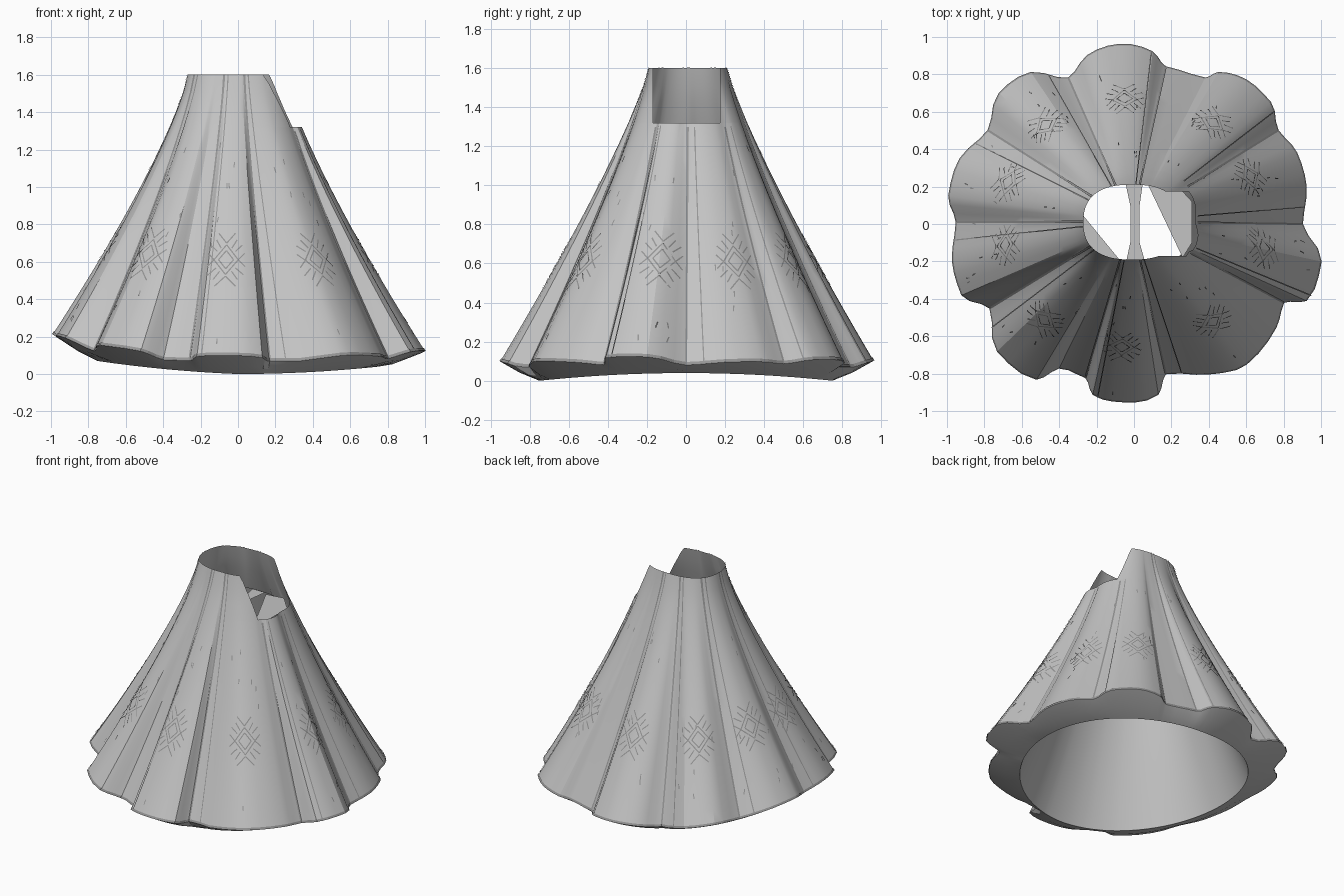
import bpy, bmesh, math, random
from mathutils import Vector

cube = bpy.data.objects.get("Cube")
if cube:
    bpy.data.objects.remove(cube, do_unlink=True)


def material(name, value):
    m = bpy.data.materials.new(name)
    m.use_nodes = True
    m.diffuse_color = (value, value, value, 1)
    m.node_tree.nodes["Principled BSDF"].inputs["Base Color"].default_value = (value, value, value, 1)
    return m


CLOTH = material("grey cloth", 0.55)
TRIM = material("dark grey thread", 0.3)
TAU = 2 * math.pi

# Scalloped hem outline, anticlockwise from the left side
HEM = [(.9, 0), (.92, .2), (.87, .38), (.77, .5), (.73, .65), (.6, .77), (.45, .81), (.38, .78),
       (.17, .84), (.1, .92), (-.08, .96), (-.25, .9), (-.35, .78), (-.55, .81), (-.72, .7),
       (-.78, .5), (-.93, .35), (-.99, .15), (-.95, .01), (-.97, -.2), (-.92, -.38), (-.77, -.45),
       (-.73, -.68), (-.52, -.83), (-.4, -.77), (-.26, -.82), (-.22, -.91), (-.06, -.95),
       (.13, -.91), (.17, -.8), (.42, -.8), (.6, -.75), (.76, -.55), (.8, -.42), (.92, -.41), (1, -.2)]
ANG = [math.atan2(y, x) % TAU for x, y in HEM]
RAD = [math.hypot(x, y) for x, y in HEM]
N = len(HEM)


def slope(i):
    """Radius change at a hem point, level at the tip of a lobe or valley."""
    j = (i + 1) % N
    before, after = RAD[i] - RAD[i - 1], RAD[j] - RAD[i]
    if before * after <= 0:
        return 0
    return (before + after) / ((ANG[j] - ANG[i - 1]) % TAU)


def hem_point(a):
    """Point on the rounded hem in direction a, raised where the lobes swing out."""
    a %= TAU
    i = max(k for k in range(N) if ANG[k] <= a + 1e-9)
    j = (i + 1) % N
    span = (ANG[j] - ANG[i]) % TAU
    f = (a - ANG[i]) / span
    s = f * f * (3 - 2 * f)
    r = RAD[i] + (RAD[j] - RAD[i]) * s
    r += span * (slope(i) * f * (1 - f) ** 2 - slope(j) * f * f * (1 - f))
    x = r * math.cos(a)
    z = .07 + .35 * max(0, r - .87) + .1 * max(0, -x) ** 3
    return Vector((x, r * math.sin(a), z))


def waist_point(a, inset=0):
    """Waist ring, a slightly squared oval."""
    c, s = abs(math.cos(a)), abs(math.sin(a))
    r = ((c / .26) ** 2.5 + (s / .2) ** 2.5) ** -.4 - inset
    return Vector((r * math.cos(a) - .01, r * math.sin(a) + .01, 1.6))


def lining_hem(a):
    x, y = .75 * math.cos(a), .75 * math.sin(a)
    return Vector((x, y, .07 * x * x + .04 * max(0, -x)))


def flare(a, top, bottom, t):
    """Slightly hollow slope from waist to hem, straighter at front and back."""
    p = top.lerp(bottom, t ** (1.26 - .08 * abs(math.sin(a))))
    p.z = top.z + (bottom.z - top.z) * t
    return p


def skirt(a, t, lift=0):
    p = flare(a, waist_point(a), hem_point(a), t)
    return p + lift * Vector((.85 * math.cos(a), .85 * math.sin(a), .5))


def lining(a, t):
    return flare(a, waist_point(a, .015), lining_hem(a), t)


def finish(name, bm, mat, smooth=True):
    me = bpy.data.meshes.new(name)
    bm.to_mesh(me)
    bm.free()
    me.materials.append(mat)
    ob = bpy.data.objects.new(name, me)
    bpy.context.collection.objects.link(ob)
    if smooth:
        bpy.ops.object.select_all(action='DESELECT')
        ob.select_set(True)
        bpy.context.view_layer.objects.active = ob
        bpy.ops.object.shade_smooth_by_angle(angle=math.radians(22))


# Columns: each hem segment split in three
COLS = [ANG[i] + ((ANG[(i + 1) % N] - ANG[i]) % TAU) * k / 3 for i in range(N) for k in range(3)]


def loft(rows, flip=False):
    """Closed tube through rows of points, given top to bottom."""
    bm = bmesh.new()
    rings = [[bm.verts.new(p) for p in row] for row in rows]
    for up, low in zip(rings, rings[1:]):
        for k in range(len(up)):
            n = (k + 1) % len(up)
            quad = [up[k], low[k], low[n], up[n]]
            bm.faces.new(quad[::-1] if flip else quad)
    return bm


# Outer skirt, with an opening cut at the left of the waist
outer = loft([[skirt(a, k / 16) for a in COLS] for k in range(17)])


def near_opening(c):
    return c.x > .05 and c.z > 1.2


for co, no in (((0, 0, 1.32), (0, 0, 1)), ((0, .175, 0), (0, 1, 0)), ((0, -.17, 0), (0, 1, 0))):
    faces = [f for f in outer.faces if near_opening(f.calc_center_median())]
    geom = faces + list({e for f in faces for e in f.edges}) + list({v for f in faces for v in f.verts})
    bmesh.ops.bisect_plane(outer, geom=geom, plane_co=co, plane_no=no)
gap = [f for f in outer.faces for c in [f.calc_center_median()]
       if c.x > .05 and -.17 < c.y < .175 and c.z > 1.32]
bmesh.ops.delete(outer, geom=gap, context='FACES')
finish("pleated_skirt", outer, CLOTH)

# Lining and the turned-under hem that joins it to the skirt
finish("lining", loft([[lining(a, .2 + .8 * k / 8) for a in COLS] for k in range(9)], True), CLOTH)
finish("hem_underside", loft([[skirt(a, 1) for a in COLS],
                              [skirt(a, 1).lerp(lining_hem(a), .5) - Vector((0, 0, .008)) for a in COLS],
                              [lining_hem(a) for a in COLS]]), CLOTH)

# Loose lining panels across the waist
bm = bmesh.new()
for panel in ([(-.05, -.24), (.07, -.24), (.03, -.1), (.03, .1), (.05, .24), (-.05, .24), (-.02, .1), (-.02, -.1)],
              [(-.3, .08), (-.07, -.2), (-.2, -.23), (-.29, -.15)],
              [(.07, .22), (.26, -.18), (.31, -.1), (.31, .12), (.2, .24)]):
    bm.faces.new([bm.verts.new((x, y, 1.3)) for x, y in panel])
finish("waist_lining_panels", bm, CLOTH, False)


def ribbon(bm, points, width):
    """Thin strip on the skirt through (angle, t) points."""
    last = None
    for k, (a, t) in enumerate(points):
        p, q = points[max(k - 1, 0)], points[min(k + 1, len(points) - 1)]
        r = .2 + .72 * t
        side, down = (q[0] - p[0]) * r, (q[1] - p[1]) * 1.7
        d = math.hypot(side, down) or 1
        da, dt = width / 2 * down / d / r, -width / 2 * side / d / 1.7
        pair = [bm.verts.new(skirt(a + s * da, min(max(t + s * dt, 0), 1), .004)) for s in (-1, 1)]
        if last:
            bm.faces.new([last[0], pair[0], pair[1], last[1]])
        last = pair


# Paired seams down the valleys between the lobes, starting below the opening where they meet it
seams = bmesh.new()
for i in range(N):
    if RAD[i] < RAD[i - 1] and RAD[i] < RAD[(i + 1) % N]:
        start = .2 if math.cos(ANG[i]) > .7 else 0
        for shift, width in ((0, .011), (.1, .006)):
            ribbon(seams, [(ANG[i] + shift, start + (1 - start) * k / 16) for k in range(17)], width)
finish("pleat_seams", seams, TRIM, False)

# Piping around the hem
finish("hem_piping", loft([[skirt(a, .991, .004) for a in COLS], [skirt(a, 1, .004) for a in COLS]]), TRIM, False)

# Embroidered diamond with forked twigs, one on each lobe
SPOTS = [(-.05, .72), (.45, .57), (.65, .26), (.7, -.13), (.42, -.52), (-.06, -.66),
         (-.48, -.52), (-.71, -.12), (-.7, .23), (-.47, .53)]
motifs = bmesh.new()
for x, y in SPOTS:
    a0 = math.atan2(y, x)

    def stroke(*pts):
        ribbon(motifs, [(a0 + u / .66, .66 - v / 1.7) for u, v in pts], .007)

    for sx in (-1, 1):
        for sy in (-1, 1):
            stroke((sx * .065, 0), (0, sy * .09))
            stroke((sx * .04, 0), (0, sy * .055))
            stroke((sx * .05, sy * .05), (sx * .09, sy * .09))
            stroke((0, sy * .1), (sx * .05, sy * .16))
            stroke((sx * .065, 0), (sx * .1, sy * .04))
            stroke((sx * .03, sy * .07), (sx * .06, sy * .12))
finish("embroidered_motifs", motifs, TRIM, False)

# Scattered short stitches
random.seed(4)
stitches = bmesh.new()
for x, y in SPOTS:
    for k in range(7):
        a = math.atan2(y, x) + random.uniform(-.18, .18)
        t = random.uniform(.2, .95)
        ribbon(stitches, [(a, t), (a + random.uniform(-.01, .01), t + .02)], .006)
finish("stitches", stitches, TRIM, False)
